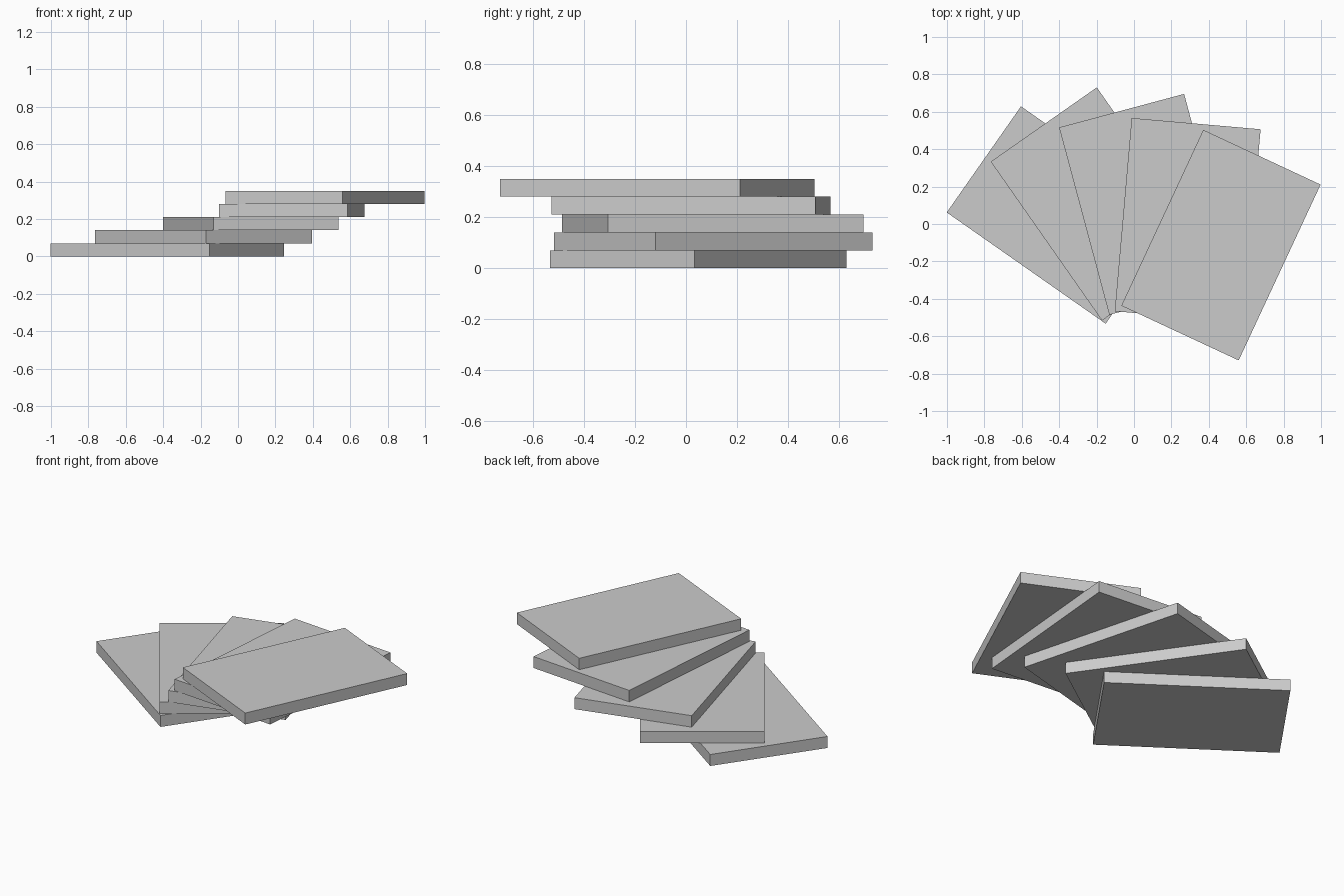
import bpy
import math

cube = bpy.data.objects.get("Cube")
if cube:
    bpy.data.objects.remove(cube, do_unlink=True)

# One plain grey for every step
GREY = (0.6, 0.6, 0.6, 1.0)
mat = bpy.data.materials.new("plain_grey")
mat.use_nodes = True
mat.diffuse_color = GREY
bsdf = next(n for n in mat.node_tree.nodes if n.type == 'BSDF_PRINCIPLED')
bsdf.inputs["Base Color"].default_value = GREY

WIDTH, LENGTH, THICK = 0.692, 1.037, 0.07
FIRST_ANGLE, TURN = 55, -20

# Plan centres of the slabs, from the lowest step to the highest
centres = [(-0.378, 0.048), (-0.185, 0.107), (0.068, 0.105),
           (0.287, 0.02), (0.465, -0.113)]


def add_step(index, x, y):
    bpy.ops.mesh.primitive_cube_add(size=1, location=(x, y, THICK * (index + 0.5)))
    step = bpy.context.object
    step.name = f"step_{index + 1}"
    step.scale = (WIDTH, LENGTH, THICK)
    step.rotation_euler.z = math.radians(FIRST_ANGLE + TURN * index)
    step.data.materials.append(mat)


# Fan of flat slabs, each turned and raised above the last
for i, (x, y) in enumerate(centres):
    add_step(i, x, y)
